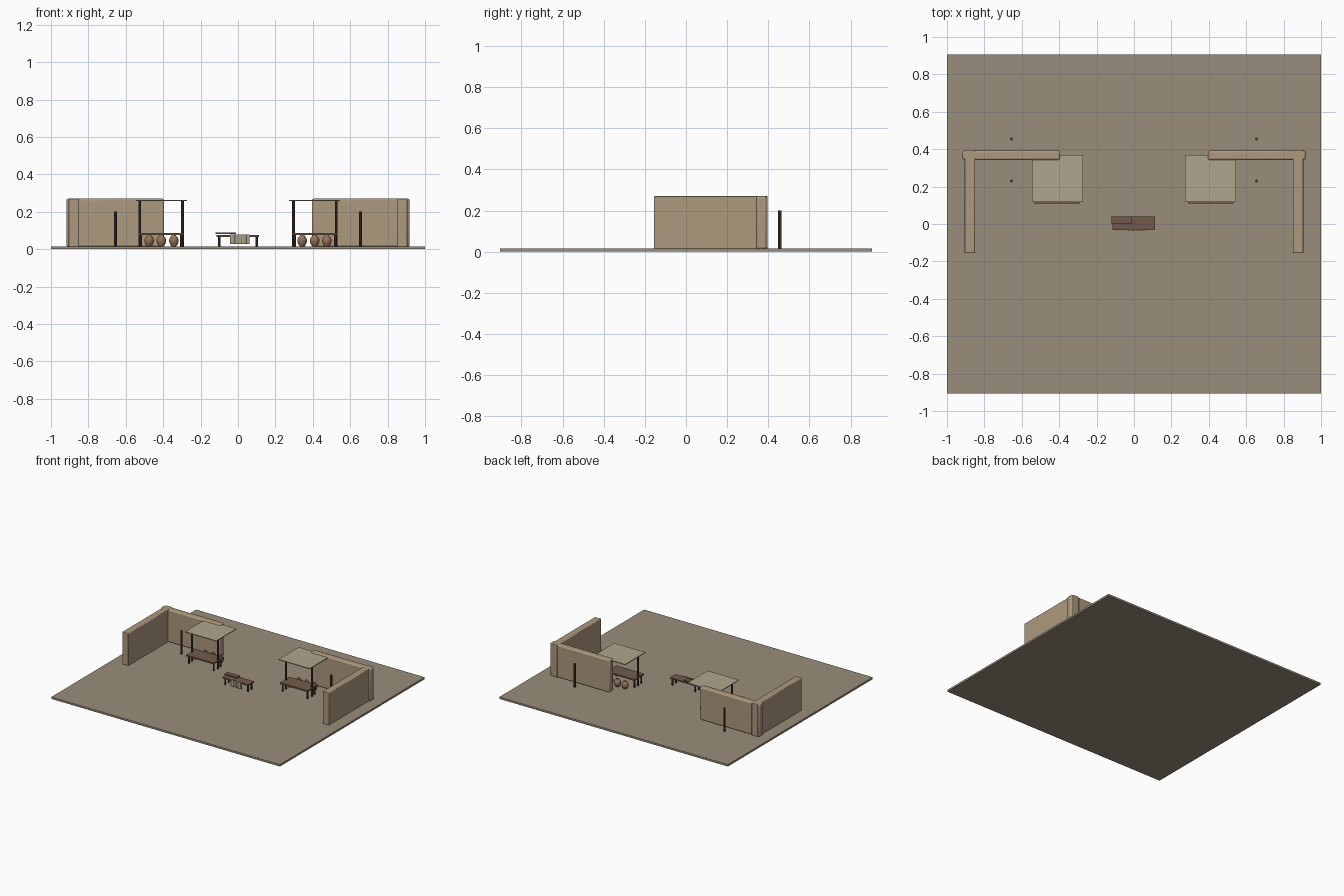
import bpy, bmesh, math

if "Cube" in bpy.data.objects:
    bpy.data.objects.remove(bpy.data.objects["Cube"])


def mat(name, rgb):
    m = bpy.data.materials.new(name)
    m.diffuse_color = (*rgb, 1)
    m.use_nodes = True
    m.node_tree.nodes["Principled BSDF"].inputs["Base Color"].default_value = m.diffuse_color
    return m


EARTH = mat("earth", (0.32, 0.27, 0.20))
PLASTER = mat("plaster", (0.42, 0.32, 0.21))
CLOTH = mat("cloth", (0.42, 0.38, 0.27))
WOOD = mat("wood", (0.17, 0.105, 0.07))
DARK = mat("dark_wood", (0.08, 0.05, 0.035))
CLAY = mat("clay", (0.30, 0.17, 0.10))


def box(name, x, y, z, m, bevel=0):
    # x, y, z are (low, high) ranges
    bpy.ops.mesh.primitive_cube_add(size=1, location=[sum(r) / 2 for r in (x, y, z)])
    o = bpy.context.object
    o.name = name
    o.scale = [abs(r[1] - r[0]) for r in (x, y, z)]
    bpy.ops.object.transform_apply(location=False, rotation=False, scale=True)
    o.data.materials.append(m)
    if bevel:
        b = o.modifiers.new("soft_edges", "BEVEL")
        b.width, b.segments = bevel, 3
        bpy.ops.object.shade_smooth_by_angle(angle=math.radians(35))
    return o


def pole(name, x, y, z0, z1, r):
    bpy.ops.mesh.primitive_cylinder_add(vertices=8, radius=r, depth=z1 - z0,
                                        location=(x, y, (z0 + z1) / 2))
    o = bpy.context.object
    o.name = name
    o.data.materials.append(DARK)


def lathe(name, profile, loc, m, n=16):
    # Spin a (radius, height) profile around z
    bm = bmesh.new()
    rings = [[bm.verts.new((r * math.cos(2 * math.pi * i / n),
                            r * math.sin(2 * math.pi * i / n), z)) for i in range(n)]
             for r, z in profile]
    for a, b in zip(rings, rings[1:]):
        for i in range(n):
            j = (i + 1) % n
            bm.faces.new((a[i], a[j], b[j], b[i]))
    bm.faces.new(rings[0][::-1])
    bm.faces.new(rings[-1])
    me = bpy.data.meshes.new(name)
    bm.to_mesh(me)
    bm.free()
    o = bpy.data.objects.new(name, me)
    bpy.context.collection.objects.link(o)
    o.location = loc
    me.materials.append(m)
    bpy.context.view_layer.objects.active = o
    bpy.ops.object.select_all(action="DESELECT")
    o.select_set(True)
    bpy.ops.object.shade_smooth_by_angle(angle=math.radians(50))


G = 0.013  # ground level

# Courtyard floor
box("courtyard_floor", (-1, 1), (-0.905, 0.905), (0, 0.015), EARTH)

POT = [(0.012, 0), (0.02, 0.01), (0.025, 0.024), (0.026, 0.034),
       (0.021, 0.047), (0.013, 0.056), (0.011, 0.061)]

for s, side in ((-1, "left"), (1, "right")):
    def rng(a, b):
        return tuple(sorted((s * a, s * b)))

    # L-shaped enclosure walls
    box(side + "_back_wall", rng(0.395, 0.917), (0.342, 0.392), (G, 0.27), PLASTER, 0.01)
    box(side + "_side_wall", rng(0.85, 0.905), (-0.156, 0.396), (G, 0.27), PLASTER, 0.005)

    # Standing posts in front of and behind the wall
    for y in (0.23, 0.455):
        pole(side + "_standing_post", s * 0.655, y, G, 0.2, 0.008)

    # Stall: canopy on two poles
    box(side + "_canopy", rng(0.273, 0.545), (0.118, 0.37), (0.257, 0.263), CLOTH)
    for x in (0.297, 0.525):
        pole(side + "_canopy_pole", s * x, 0.175, G, 0.26, 0.007)

    # Stall counter with legs
    box(side + "_counter", rng(0.29, 0.532), (0.11, 0.232), (0.075, 0.086), WOOD)
    for x in (0.302, 0.52):
        for y in (0.128, 0.214):
            pole(side + "_counter_leg", s * x, y, G, 0.076, 0.007)

    # Clay pots behind the counter
    for x in (0.343, 0.41, 0.475):
        lathe(side + "_pot", POT, (s * x, 0.27, G + 0.002), CLAY)

# Central table
box("table_top", (-0.115, 0.113), (-0.032, 0.04), (0.066, 0.076), WOOD)
box("table_board", (-0.12, -0.01), (0.0, 0.04), (0.08, 0.088), WOOD)
for x in (-0.1, 0.1):
    for y in (-0.018, 0.026):
        pole("table_leg", x, y, G, 0.067, 0.006)

# Pleated cloth hanging over the table front
bm = bmesh.new()
cols = []
for i in range(41):
    x = -0.043 + 0.103 * i / 40
    y = -0.034 + 0.0025 * math.sin(i * math.pi / 4)
    cols.append([bm.verts.new((x, y, z)) for z in (0.028, 0.079)])
for a, b in zip(cols, cols[1:]):
    bm.faces.new((a[0], b[0], b[1], a[1]))
me = bpy.data.meshes.new("hanging_cloth")
bm.to_mesh(me)
bm.free()
cloth = bpy.data.objects.new("hanging_cloth", me)
bpy.context.collection.objects.link(cloth)
me.materials.append(CLOTH)
sol = cloth.modifiers.new("thickness", "SOLIDIFY")
sol.thickness, sol.offset = 0.002, 0
